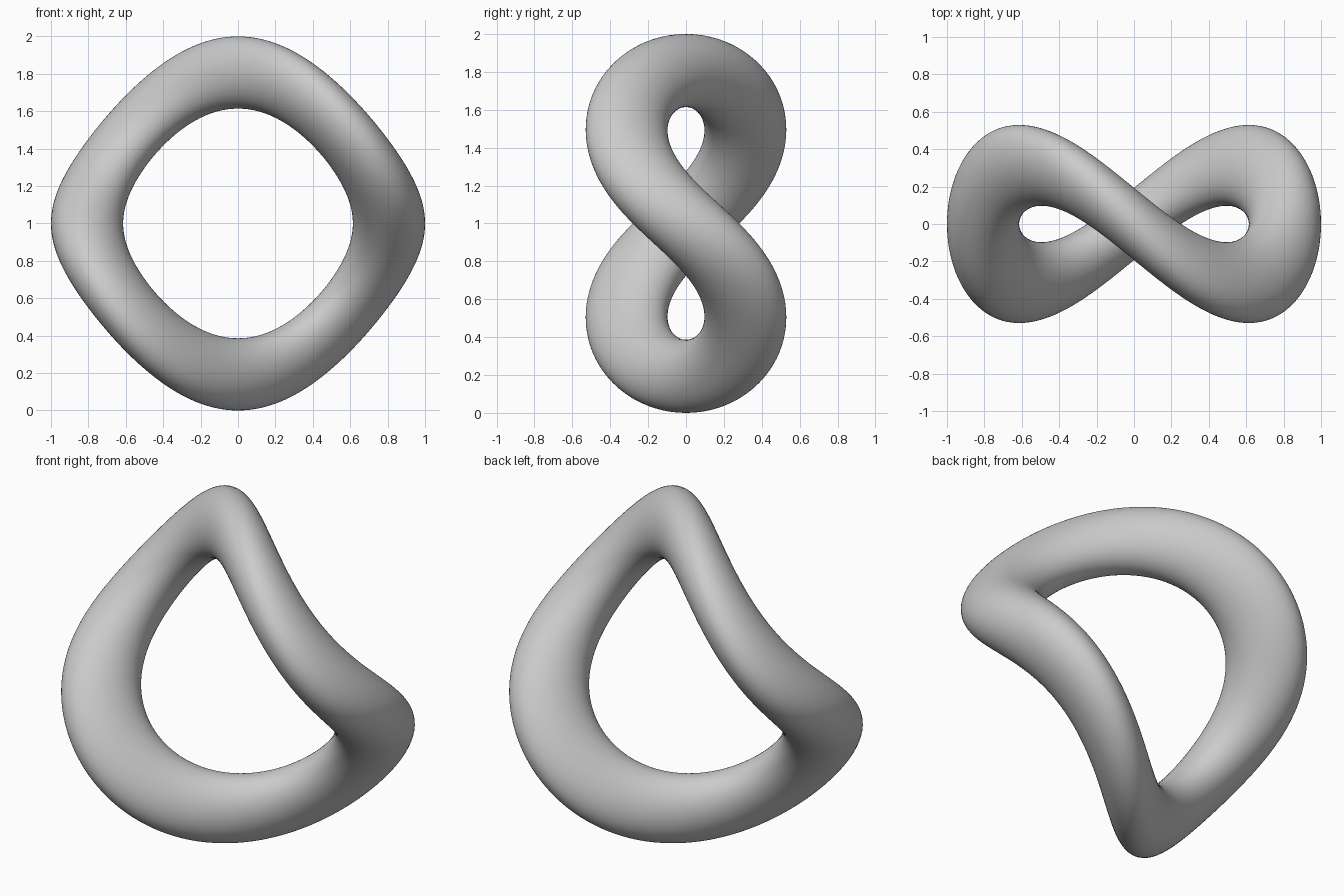
import bpy, bmesh, math
from mathutils import Matrix, Vector

if "Cube" in bpy.data.objects:
    bpy.data.objects.remove(bpy.data.objects["Cube"])

MAJOR, MINOR = 0.807, 0.193      # ring radius and tube radius
TWIST = math.radians(116.5)      # total twist across the 2-unit width
SEG_U, SEG_V = 192, 64

# Ring standing upright in the xz plane, twisted about the x axis
bm = bmesh.new()
rings = []
for i in range(SEG_U):
    u = 2 * math.pi * i / SEG_U
    ring = []
    for j in range(SEG_V):
        v = 2 * math.pi * j / SEG_V
        rho = MAJOR + MINOR * math.cos(v)
        p = Vector((rho * math.cos(u), MINOR * math.sin(v), rho * math.sin(u)))
        p = Matrix.Rotation(TWIST * p.x / 2, 3, 'X') @ p
        ring.append(bm.verts.new(p + Vector((0, 0, 1))))
    rings.append(ring)
for i in range(SEG_U):
    a, b = rings[i], rings[(i + 1) % SEG_U]
    for j in range(SEG_V):
        k = (j + 1) % SEG_V
        bm.faces.new((a[j], a[k], b[k], b[j])).smooth = True
bmesh.ops.recalc_face_normals(bm, faces=bm.faces)

mesh = bpy.data.meshes.new("twisted_ring")
bm.to_mesh(mesh)
bm.free()
ring_obj = bpy.data.objects.new("twisted_ring", mesh)
bpy.context.collection.objects.link(ring_obj)

# Plain grey surface
grey = bpy.data.materials.new("light_grey")
grey.diffuse_color = (0.6, 0.6, 0.6, 1)
grey.use_nodes = True
grey.node_tree.nodes["Principled BSDF"].inputs["Base Color"].default_value = grey.diffuse_color
mesh.materials.append(grey)
